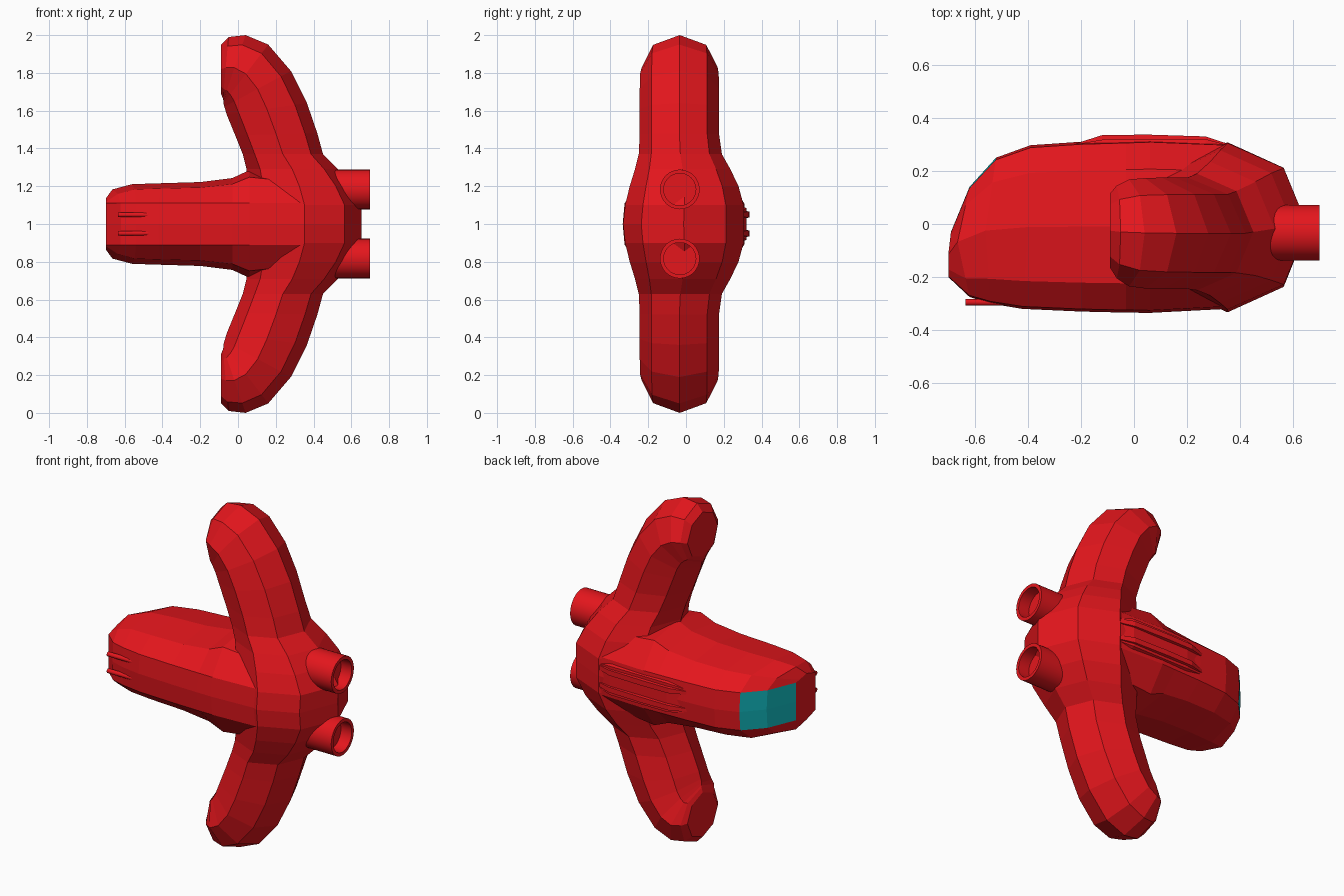
import bpy, bmesh, math

if "Cube" in bpy.data.objects:
    bpy.data.objects.remove(bpy.data.objects["Cube"])


def material(name, col):
    m = bpy.data.materials.new(name)
    m.diffuse_color = (*col, 1)
    m.use_nodes = True
    m.node_tree.nodes["Principled BSDF"].inputs["Base Color"].default_value = m.diffuse_color
    return m


RED = material("red_paint", (0.78, 0.008, 0.012))
TEAL = material("teal_glass", (0.005, 0.42, 0.45))


def loft(name, rings, paint=None):
    """Skin closed rings of equal size and cap both ends; paint(i, j) picks glass faces."""
    bm = bmesh.new()
    vs = [[bm.verts.new(p) for p in r] for r in rings]
    n = len(rings[0])
    for i in range(len(vs) - 1):
        for j in range(n):
            k = (j + 1) % n
            f = bm.faces.new((vs[i][j], vs[i][k], vs[i + 1][k], vs[i + 1][j]))
            if paint and paint(i, j):
                f.material_index = 1
    bm.faces.new(vs[0])
    bm.faces.new(vs[-1])
    bmesh.ops.recalc_face_normals(bm, faces=bm.faces)
    me = bpy.data.meshes.new(name)
    bm.to_mesh(me)
    bm.free()
    me.materials.append(RED)
    me.materials.append(TEAL)
    ob = bpy.data.objects.new(name, me)
    bpy.context.collection.objects.link(ob)
    return ob


def lathe(name, profile, y, z, n):
    """Turn (x, radius) pairs about an axis parallel to x."""
    rings = [[(x, y + r * math.cos(2 * math.pi * k / n), z + r * math.sin(2 * math.pi * k / n))
              for k in range(n)] for x, r in profile]
    ob = loft(name, rings)
    bpy.context.view_layer.objects.active = ob
    ob.select_set(True)
    bpy.ops.object.shade_smooth_by_angle(angle=math.radians(35))
    ob.select_set(False)
    return ob


# Fuselage: 12-sided sections (x top, x middle, x bottom, y top, y bottom, half width)
def hull_ring(xt, xm, xb, yt, yb, w):
    c, h = (yt + yb) / 2, (yt - yb) / 2
    half = [(0, 1), (0.11, .97), (.87 * w, .66), (w, 0),
            (.87 * w, -.66), (0.11, -.97), (0, -1)]
    full = half + [(-z, v) for z, v in reversed(half[1:-1])]
    return [(xm + ((xt if v > 0 else xb) - xm) * abs(v), c + v * h, 1 + z) for z, v in full]


hull = [hull_ring(*s) for s in (
    (-.69, -.70, -.70, -.03, -.20, .135),
    (-.62, -.665, -.62, .14, -.275, .183),
    (-.52, -.56, -.54, .25, -.30, .211),
    (-.39, -.40, -.42, .297, -.32, .216),
    (-.20, -.20, -.20, .31, -.33, .222),
    (-.03, -.03, -.03, .315, -.334, .243),
    (.06, .06, .06, .318, -.335, .285),
    (.35, .35, .35, .306, -.32, .25))]
# The two-by-two windscreen sits on the sloping nose
loft("fuselage", hull, lambda i, j: i < 2 and j in (0, 11))


# Hub and both swept wings: one octagonal tube mirrored about z = 1
def wing_ring(x0, z0, x1, z1, ylo, yhi, side):
    c, h = (ylo + yhi) / 2, (yhi - ylo) / 2
    sec = [(1, 0), (.85, .7), (.5, 1), (.15, .7), (0, 0), (.15, -.7), (.5, -1), (.85, -.7)]
    return [(x0 + u * (x1 - x0), c + f * h, 1 + side * (z0 + u * (z1 - z0))) for u, f in sec]


wing = [
    (.05, .00, .655, .00, -.333, .308),
    (.05, .10, .655, .10, -.322, .305),
    (.05, .20, .60, .20, -.298, .278),
    (.045, .29, .53, .29, -.27, .235),
    (.025, .37, .45, .37, -.25, .19),
    (-.015, .47, .42, .48, -.245, .175),
    (-.06, .58, .365, .64, -.245, .175),
    (-.072, .62, .28, .81, -.245, .175),
    (-.077, .64, .16, .95, -.243, .173),
    (-.078, .655, .04, 1.0, -.235, .168),
    (-.08, .665, -.05, .99, -.205, .145),
    (-.09, .69, -.09, .95, -.165, .115)]
loft("hub_and_wings", [wing_ring(*w, -1) for w in reversed(wing[1:])]
     + [wing_ring(*w, 1) for w in wing])

# Paired parts on either side of the centre plane
for s, tag in ((1, "upper"), (-1, "lower")):
    # Hollow engine nozzle
    lathe(tag + "_nozzle", [(.45, .105), (.70, .105), (.70, .085), (.63, .085)],
          -.033, 1 + s * .183, 32)
    # Thin gun barrel on the front of the nose
    lathe(tag + "_gun_barrel", [(-.635, .013), (-.46, .013)], -.295, 1 + s * .049, 12)
    # Long tapered ridge on the back of the hull
    loft(tag + "_ridge", [[(x, .27, 1 + s * (.05 - w)), (x, y, 1 + s * (.05 - w * .6)),
                           (x, y, 1 + s * (.05 + w * .6)), (x, .27, 1 + s * (.05 + w))]
                          for x, y, w in ((-.23, .30, .014), (-.12, .335, .024),
                                          (.05, .337, .026), (.27, .33, .026), (.36, .30, .02))])

# Low plate beneath the ridges
loft("ridge_plate", [[(x, .26, 1 - w), (x, y, 1 - w * .8), (x, y, 1 + w * .8), (x, .26, 1 + w)]
                     for x, y, w in ((-.2, .304, .09), (-.1, .321, .105),
                                     (.27, .32, .105), (.35, .298, .09))])
